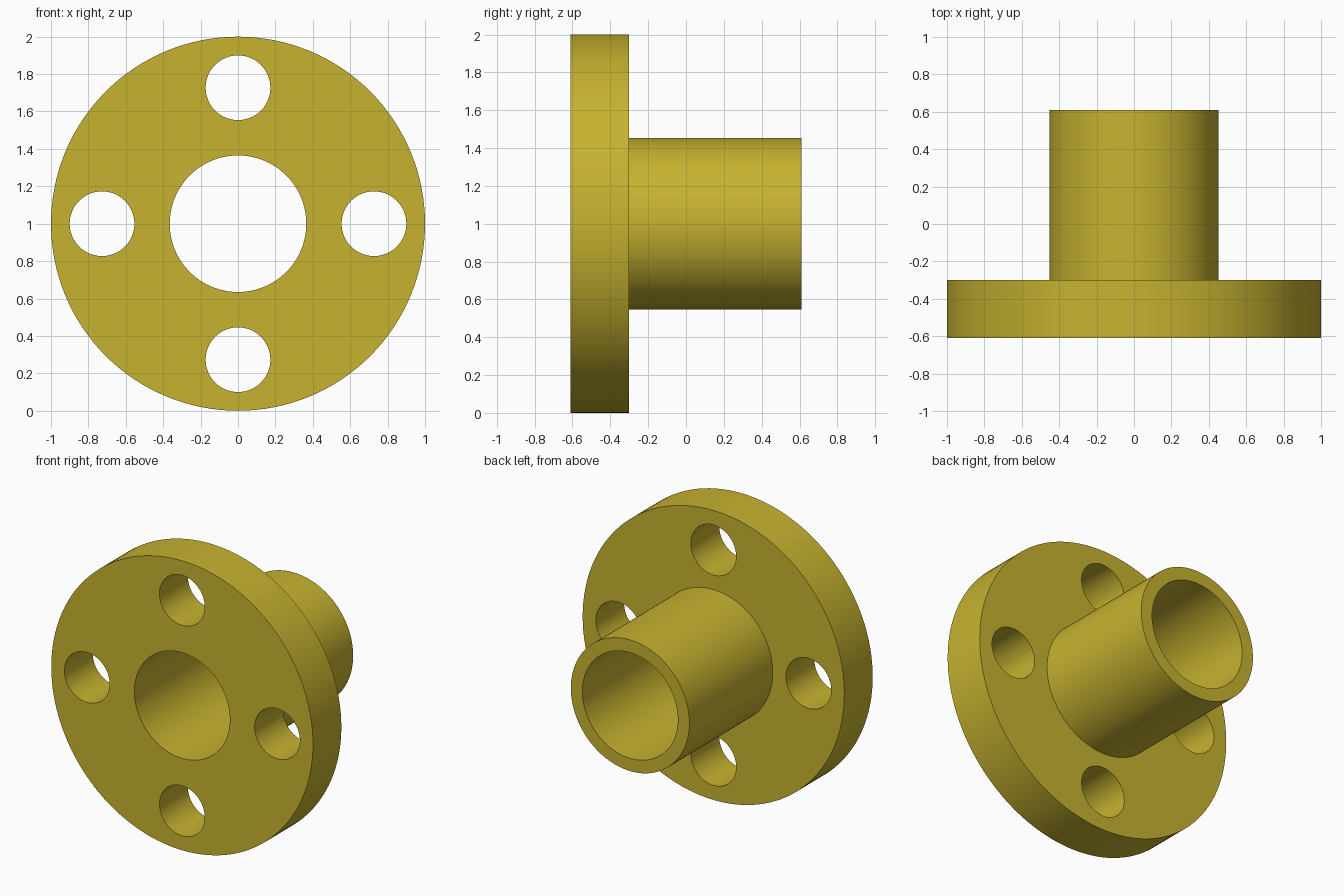
import bpy
import bmesh
from math import cos, sin, pi, radians
from mathutils import Matrix, Vector

cube = bpy.data.objects.get("Cube")
if cube:
    bpy.data.objects.remove(cube, do_unlink=True)

CENTRE_Z = 1.0
FRONT, STEP, BACK = -0.61, -0.30, 0.61
RIM_R, PIPE_R, BORE_R = 1.0, 0.453, 0.365
HOLE_R, HOLE_RING = 0.173, 0.727
SIDES = 128

brass = bpy.data.materials.new("brass yellow")
colour = (0.57, 0.45, 0.03, 1.0)
brass.diffuse_color = colour
brass.use_nodes = True
brass.node_tree.nodes["Principled BSDF"].inputs["Base Color"].default_value = colour


def add_object(name, bm):
    bmesh.ops.recalc_face_normals(bm, faces=bm.faces)
    mesh = bpy.data.meshes.new(name)
    bm.to_mesh(mesh)
    bm.free()
    obj = bpy.data.objects.new(name, mesh)
    bpy.context.collection.objects.link(obj)
    mesh.materials.append(brass)
    return obj


def lathe(name, profile):
    """Turn a closed (radius, y) profile around the bore axis."""
    bm = bmesh.new()
    rings = []
    for i in range(SIDES):
        a = 2 * pi * i / SIDES
        rings.append([bm.verts.new((r * cos(a), y, CENTRE_Z + r * sin(a)))
                      for r, y in profile])
    n = len(profile)
    for i in range(SIDES):
        here, there = rings[i], rings[(i + 1) % SIDES]
        for j in range(n):
            k = (j + 1) % n
            bm.faces.new((here[j], here[k], there[k], there[j]))
    return add_object(name, bm)


# Flange and pipe turned as one piece
flange = lathe("flanged_pipe", [
    (BORE_R, FRONT), (RIM_R, FRONT), (RIM_R, STEP),
    (PIPE_R, STEP), (PIPE_R, BACK), (BORE_R, BACK)])

# Four bolt hole cutters
bm = bmesh.new()
for i in range(4):
    a = i * pi / 2
    place = Vector((HOLE_RING * cos(a), (FRONT + STEP) / 2,
                    CENTRE_Z + HOLE_RING * sin(a)))
    bmesh.ops.create_cone(
        bm, cap_ends=True, segments=64, radius1=HOLE_R, radius2=HOLE_R, depth=0.5,
        matrix=Matrix.Translation(place) @ Matrix.Rotation(pi / 2, 4, "X"))
cutter = add_object("bolt_hole_cutter", bm)
cutter.hide_render = True

# Drill the bolt holes
drill = flange.modifiers.new("bolt holes", "BOOLEAN")
drill.operation = "DIFFERENCE"
drill.solver = "EXACT"
drill.object = cutter
bpy.ops.object.select_all(action="DESELECT")
bpy.context.view_layer.objects.active = flange
flange.select_set(True)
bpy.ops.object.modifier_apply(modifier=drill.name)
bpy.data.objects.remove(cutter, do_unlink=True)

# Smooth round walls, crisp edges
bpy.ops.object.shade_smooth_by_angle(angle=radians(30))
